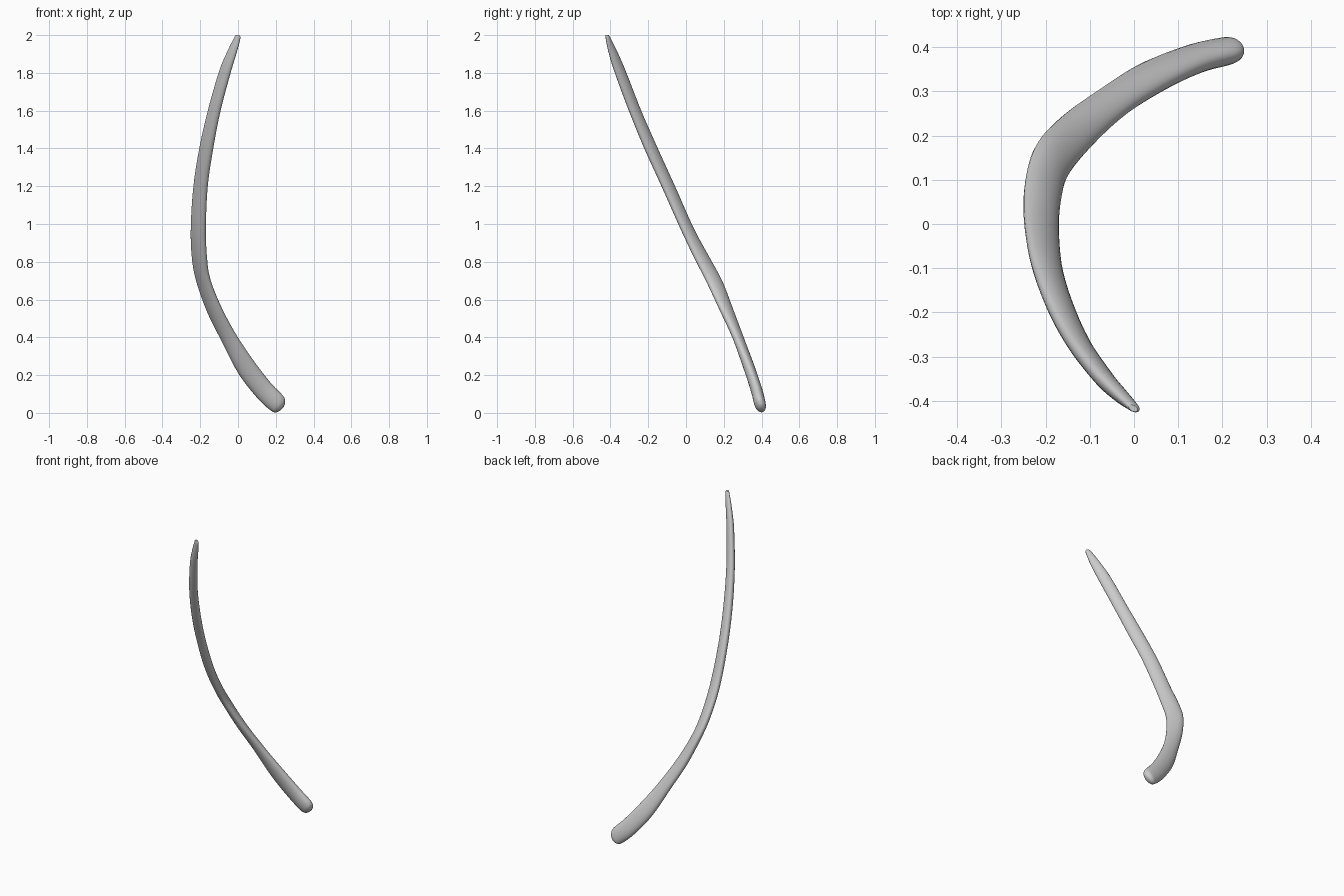
import bpy, bmesh, math

SIDES = 24
STEPS = 6

# Stations along the bone: x, y, z, half width x, half width y, skew, tilt
STATIONS = [
    (0.231, 0.398, 0.021, 0.011, 0.011, -0.15, 1.0),
    (0.224, 0.397, 0.028, 0.025, 0.023, -0.15, 1.0),
    (0.206, 0.391, 0.051, 0.034, 0.031, -0.15, 1.1),
    (0.135, 0.373, 0.122, 0.036, 0.032, -0.2, 1.1),
    (0.040, 0.332, 0.246, 0.040, 0.033, -0.3, 0.85),
    (-0.050, 0.275, 0.400, 0.037, 0.033, -0.4, 0.55),
    (-0.127, 0.212, 0.550, 0.037, 0.040, -0.5, 0.40),
    (-0.183, 0.148, 0.700, 0.037, 0.045, -0.55, 0.2),
    (-0.204, 0.085, 0.820, 0.040, 0.042, -0.55, 0.05),
    (-0.210, 0.004, 0.980, 0.040, 0.036, -0.5, 0),
    (-0.198, -0.094, 1.200, 0.038, 0.036, -0.5, 0),
    (-0.168, -0.185, 1.400, 0.037, 0.036, -0.5, 0),
    (-0.126, -0.270, 1.600, 0.034, 0.033, -0.5, 0),
    (-0.071, -0.346, 1.800, 0.032, 0.031, -0.55, 0),
    (-0.036, -0.383, 1.900, 0.027, 0.025, -0.55, 0),
    (-0.006, -0.411, 1.980, 0.018, 0.014, -0.5, 0),
    (-0.002, -0.417, 2.000, 0.010, 0.008, -0.4, 0),
]


def catmull(a, b, c, d, t):
    return tuple(0.5 * (2 * q + (r - p) * t + (2 * p - 5 * q + 4 * r - s) * t * t
                        + (3 * q - p - 3 * r + s) * t ** 3)
                 for p, q, r, s in zip(a, b, c, d))


def smooth_stations(pts):
    ext = [pts[0]] + pts + [pts[-1]]
    out = [catmull(*ext[i:i + 4], k / STEPS)
           for i in range(len(pts) - 1) for k in range(STEPS)]
    return out + [pts[-1]]


# Skewed elliptical section, flattened like a rib
def ring(bm, station):
    x, y, z, hx, hy, skew, tilt = station
    phase = math.acos(skew)
    verts = []
    for i in range(SIDES):
        t = 2 * math.pi * i / SIDES
        dx = hx * math.cos(t)
        verts.append(bm.verts.new((x + dx, y + hy * math.cos(t - phase), z + tilt * dx)))
    return verts


# Curved bone shaft with closed ends
bm = bmesh.new()
rings = [ring(bm, s) for s in smooth_stations(STATIONS)]
for a, b in zip(rings, rings[1:]):
    for i in range(SIDES):
        j = (i + 1) % SIDES
        bm.faces.new((a[i], a[j], b[j], b[i]))
bm.faces.new(rings[0])
bm.faces.new(rings[-1])
bmesh.ops.recalc_face_normals(bm, faces=bm.faces)

mesh = bpy.data.meshes.new("rib_bone")
bm.to_mesh(mesh)
bm.free()
bone = bpy.data.objects.new("rib_bone", mesh)
bpy.context.collection.objects.link(bone)
bpy.context.view_layer.objects.active = bone
bone.select_set(True)
bpy.ops.object.shade_smooth_by_angle(angle=math.radians(50))
